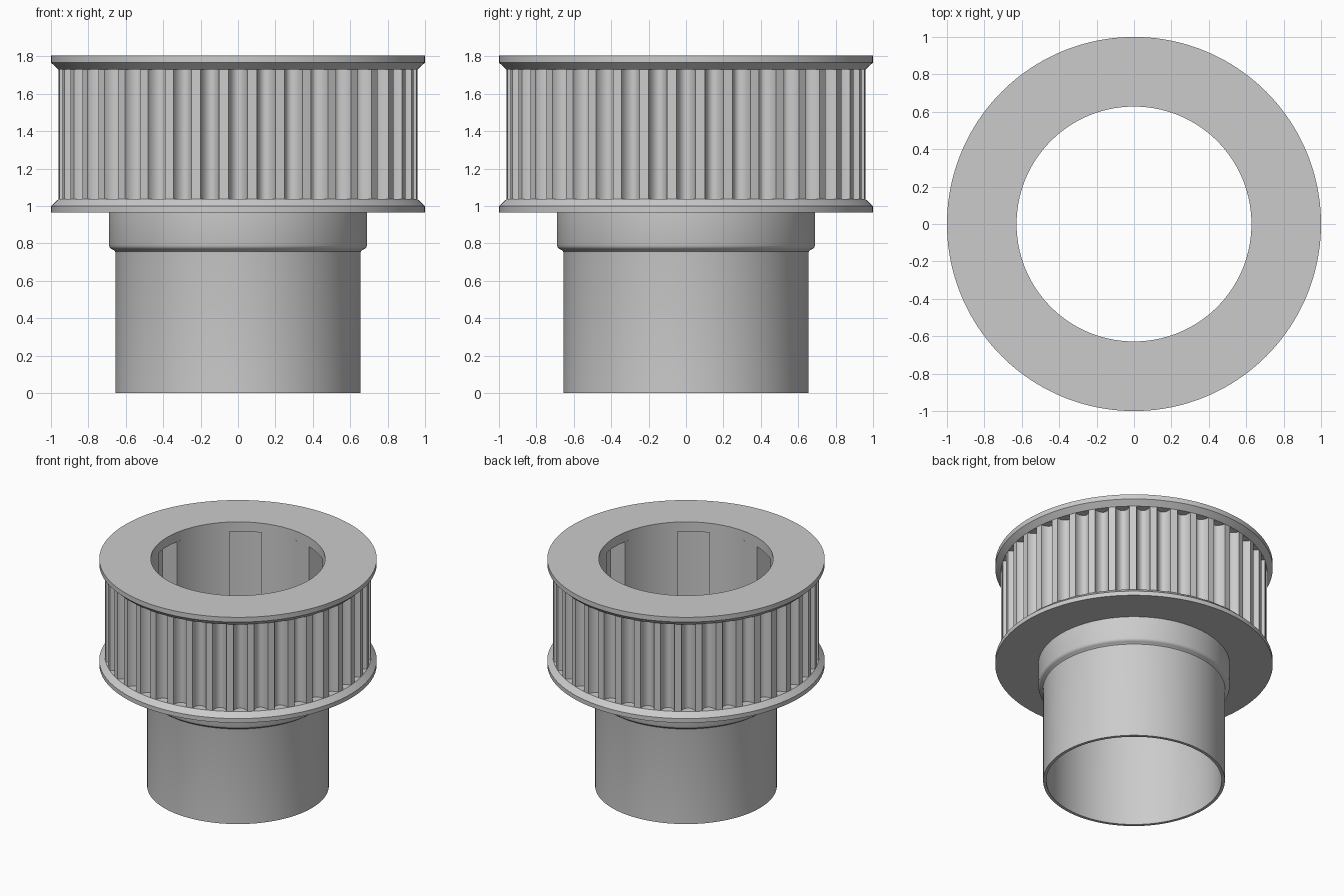
import bpy
import bmesh
from math import sin, cos, pi, radians

cube = bpy.data.objects.get("Cube")
if cube:
    bpy.data.objects.remove(cube, do_unlink=True)

BORE = 0.628
SEGMENTS = 160

metal = bpy.data.materials.new("light_grey_metal")
metal.use_nodes = True
grey = (0.6, 0.6, 0.6, 1)
metal.diffuse_color = grey
metal.node_tree.nodes["Principled BSDF"].inputs["Base Color"].default_value = grey


def finish(bm, name):
    mesh = bpy.data.meshes.new(name)
    bm.to_mesh(mesh)
    bm.free()
    mesh.materials.append(metal)
    obj = bpy.data.objects.new(name, mesh)
    bpy.context.collection.objects.link(obj)
    bpy.ops.object.select_all(action='DESELECT')
    obj.select_set(True)
    bpy.context.view_layer.objects.active = obj
    bpy.ops.object.shade_smooth_by_angle(angle=radians(30))


def lathe(name, profile):
    """Revolve a closed (radius, height) profile about z."""
    bm = bmesh.new()
    rings = []
    for i in range(SEGMENTS):
        a = 2 * pi * i / SEGMENTS
        rings.append([bm.verts.new((r * cos(a), r * sin(a), z)) for r, z in profile])
    n = len(profile)
    for i, ring in enumerate(rings):
        following = rings[(i + 1) % SEGMENTS]
        for j in range(n):
            k = (j + 1) % n
            bm.faces.new((ring[j], following[j], following[k], ring[k]))
    bmesh.ops.recalc_face_normals(bm, faces=bm.faces)
    finish(bm, name)


def wall(bm, outline, low, high, inward=False):
    """Raise a closed (radius, angle) outline into a vertical wall."""
    points = [(r * cos(a), r * sin(a)) for r, a in outline]
    bottom = [bm.verts.new((x, y, low)) for x, y in points]
    top = [bm.verts.new((x, y, high)) for x, y in points]
    for i in range(len(points)):
        k = (i + 1) % len(points)
        quad = [bottom[i], bottom[k], top[k], top[i]]
        bm.faces.new(quad[::-1] if inward else quad)


# Flanges: flat rings with a bevelled inner edge
lathe("top_flange", [(BORE, 1.73), (0.96, 1.73), (1, 1.767), (1, 1.805), (BORE, 1.805)])
lathe("lower_flange", [(BORE, 0.966), (1, 0.966), (1, 1.0), (0.96, 1.037), (BORE, 1.037)])

# Thin sleeve with a rounded step up to the collar
lathe("hub_sleeve", [(0.69, 0.966), (0.69, 0.79), (0.686, 0.778), (0.677, 0.77),
                     (0.664, 0.764), (0.657, 0.757), (0.655, 0.747), (0.655, 0),
                     (BORE + 0.004, 0), (BORE + 0.004, 0.74), (BORE, 0.76), (BORE, 0.966)])

# Toothed rim: rounded grooves with softened lips between the teeth
TEETH, TIP, DEPTH = 40, 0.96, 0.062
half_groove = radians(3)
teeth_outline = []
for i in range(TEETH):
    centre = 2 * pi * i / TEETH
    for s in range(13):
        phi = pi * s / 12
        teeth_outline.append((TIP - DEPTH * max(sin(phi), 0) ** 1.2,
                              centre - half_groove * cos(phi)))

# Bore with six pockets that fan outwards
POCKETS, POCKET_R, STEPS = 6, 0.78, 12
half_pocket = radians(10.6)
bore_outline = []
for i in range(POCKETS):
    centre = 2 * pi * i / POCKETS
    gap = 2 * pi / POCKETS - 2 * half_pocket
    for s in range(STEPS + 1):
        bore_outline.append((POCKET_R, centre - half_pocket + 2 * half_pocket * s / STEPS))
    for s in range(STEPS + 1):
        bore_outline.append((BORE, centre + half_pocket + gap * s / STEPS))

body = bmesh.new()
wall(body, teeth_outline, 1.037, 1.73)
wall(body, bore_outline, 1.037, 1.73, inward=True)
finish(body, "toothed_body")
